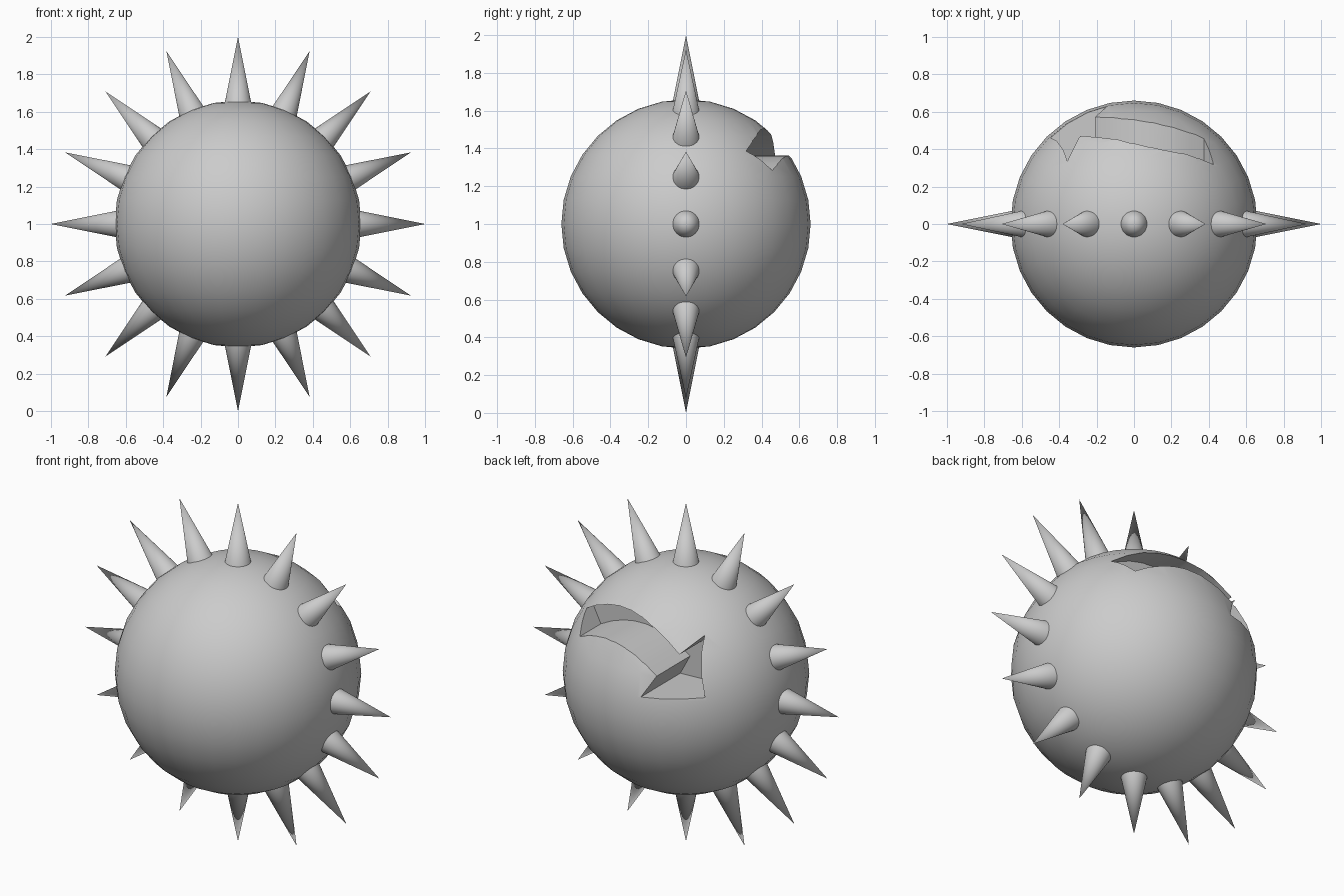
import bpy, bmesh, math
from mathutils import Vector, Matrix

cube = bpy.data.objects.get("Cube")
if cube:
    bpy.data.objects.remove(cube, do_unlink=True)

CENTRE = Vector((0, 0, 1))
RADIUS = 0.66
SPIKES = 16

grey = bpy.data.materials.new("plain_grey")
grey.use_nodes = True
grey.diffuse_color = (0.6, 0.6, 0.6, 1)
grey.node_tree.nodes["Principled BSDF"].inputs["Base Color"].default_value = (0.6, 0.6, 0.6, 1)


def make_object(name, bm):
    bmesh.ops.recalc_face_normals(bm, faces=bm.faces)
    mesh = bpy.data.meshes.new(name)
    bm.to_mesh(mesh)
    bm.free()
    mesh.materials.append(grey)
    obj = bpy.data.objects.new(name, mesh)
    bpy.context.collection.objects.link(obj)
    return obj


def select_only(obj):
    bpy.ops.object.select_all(action='DESELECT')
    obj.select_set(True)
    bpy.context.view_layer.objects.active = obj


def smooth(obj, degrees):
    select_only(obj)
    bpy.ops.object.shade_smooth_by_angle(angle=math.radians(degrees))


def arc(start, mid, end, steps=8):
    """Points on a smooth curve through three points."""
    a, b, c = Vector(start), Vector(mid), Vector(end)
    points = []
    for i in range(steps + 1):
        t = i / steps
        points.append(a * (1 - t) * (1 - 2 * t) + b * 4 * t * (1 - t) + c * t * (2 * t - 1))
    return points


# Round body
bm = bmesh.new()
bmesh.ops.create_uvsphere(bm, u_segments=32, v_segments=16, radius=RADIUS,
                          matrix=Matrix.Translation(CENTRE))
body = make_object("body", bm)

# Bent arrow recess in the upper back, cut straight in along y
outline = arc((0.425, 0.386), (0.07, 0.505), (-0.287, 0.36))
outline += [Vector(p) for p in ((-0.356, 0.439), (-0.447, 0.144), (-0.145, 0.131))]
outline += arc((-0.209, 0.25), (0.08, 0.362), (0.374, 0.284))
bm = bmesh.new()
floor = bm.faces.new([bm.verts.new((p.x, 0.26, CENTRE.z + p.y)) for p in outline])
wall = bmesh.ops.extrude_face_region(bm, geom=[floor])["geom"]
bmesh.ops.translate(bm, vec=(0, 0.6, 0),
                    verts=[v for v in wall if isinstance(v, bmesh.types.BMVert)])
cutter = make_object("arrow_cutter", bm)
cutter.hide_render = True

select_only(body)
cut = body.modifiers.new("arrow_recess", 'BOOLEAN')
cut.operation = 'DIFFERENCE'
cut.solver = 'EXACT'
cut.object = cutter
bpy.ops.object.modifier_apply(modifier=cut.name)
bpy.data.objects.remove(cutter, do_unlink=True)
smooth(body, 30)

# Ring of spikes standing around the body
BASE, TIP = 0.6, 1.0
for i in range(SPIKES):
    bm = bmesh.new()
    turn = Matrix.Rotation(math.tau * i / SPIKES, 4, 'Y')
    lift = Matrix.Translation((0, 0, (BASE + TIP) / 2))
    bmesh.ops.create_cone(bm, cap_ends=True, segments=32, radius1=0.08, radius2=0,
                          depth=TIP - BASE, matrix=Matrix.Translation(CENTRE) @ turn @ lift)
    smooth(make_object(f"spike_{i + 1}", bm), 40)
